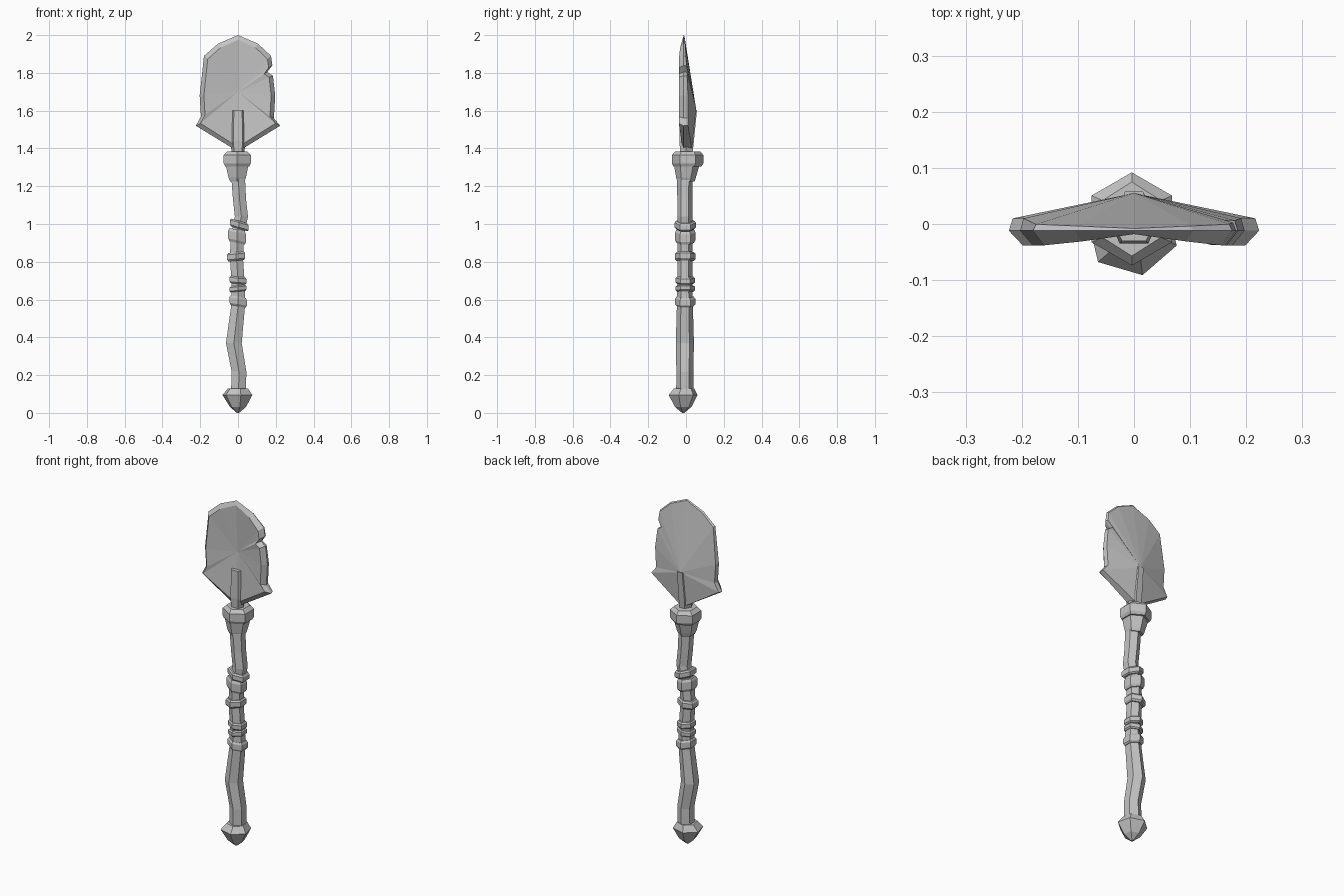
import bpy, bmesh, math

metal = bpy.data.materials.new("grey")
metal.diffuse_color = (0.55, 0.55, 0.55, 1)


def finish(name, bm):
    bmesh.ops.recalc_face_normals(bm, faces=bm.faces)
    me = bpy.data.meshes.new(name)
    bm.to_mesh(me)
    bm.free()
    me.materials.append(metal)
    ob = bpy.data.objects.new(name, me)
    bpy.context.collection.objects.link(ob)
    return ob


def bridge(bm, a, b):
    n = len(a)
    for i in range(n):
        bm.faces.new((a[i], a[(i + 1) % n], b[(i + 1) % n], b[i]))


def hex_loft(name, rings, turn=0.0, tilt=0.0):
    """Six-sided loft; each ring is (x, y, z, radius x, radius y)."""
    bm = bmesh.new()
    loops = []
    for x, y, z, rx, ry in rings:
        loop = []
        for k in range(6):
            a = math.pi / 2 + turn + k * math.pi / 3
            dx = rx * math.cos(a)
            loop.append(bm.verts.new((x + dx, y + ry * math.sin(a), z + tilt * dx)))
        loops.append(loop)
    for a, b in zip(loops, loops[1:]):
        bridge(bm, a, b)
    bm.faces.new(loops[0])
    bm.faces.new(loops[-1])
    return finish(name, bm)


# Crooked shaft
path = [(0.003, 0.10, 0.046), (0.005, 0.22, 0.045), (-0.022, 0.37, 0.048),
        (0.002, 0.58, 0.042), (0.0, 0.70, 0.040), (-0.008, 0.82, 0.040),
        (-0.004, 0.93, 0.040), (0.018, 1.04, 0.040), (0.008, 1.13, 0.040),
        (0.0, 1.26, 0.042)]
hex_loft("shaft", [(x, -0.006, z, r, r) for x, z, r in path])

# Wrapped grip bands: x, z, radius, height, tilt
bands = [(0.006, 0.995, 0.057, 0.042, -0.30), (-0.005, 0.935, 0.054, 0.070, -0.22),
         (-0.010, 0.828, 0.055, 0.045, 0.10), (0.0, 0.702, 0.051, 0.038, -0.10),
         (0.0, 0.658, 0.051, 0.032, 0.10), (0.001, 0.590, 0.053, 0.050, -0.18)]
for i, (x, z, r, h, t) in enumerate(bands):
    rings = [(x, -0.004, z + h * k, r * s, r * s)
             for k, s in ((-0.5, 0.86), (-0.3, 1), (0.3, 1), (0.5, 0.86))]
    hex_loft(f"grip_band_{i + 1}", rings, tilt=t)

# Pommel
hex_loft("pommel", [(0, -0.015, 0.0, 0.006, 0.006), (0, -0.015, 0.032, 0.045, 0.045),
                    (-0.003, -0.015, 0.095, 0.083, 0.078), (0, -0.010, 0.130, 0.055, 0.055)],
         turn=0.22)

# Tapered cup and collar above the shaft
hex_loft("cup", [(-0.004, 0.0, 1.225, 0.044, 0.045), (-0.004, 0.0, 1.245, 0.053, 0.052),
                 (-0.005, 0.004, 1.315, 0.070, 0.068)])
hex_loft("collar", [(-0.004, 0.008, 1.305, 0.074, 0.074), (-0.004, 0.009, 1.32, 0.083, 0.083),
                    (-0.004, 0.009, 1.365, 0.083, 0.083), (-0.004, 0.009, 1.385, 0.060, 0.066)])

# Socket tongue gripping the blade on both faces
bm = bmesh.new()
loops = []
for z, w, f, b in ((1.37, 0.032, -0.030, 0.034), (1.44, 0.042, -0.035, 0.042),
                   (1.60, 0.036, -0.030, 0.058)):
    pts = [(-w * 0.6, f), (w * 0.6, f), (w, 0.0), (w * 0.45, b), (-w * 0.45, b), (-w, 0.0)]
    loops.append([bm.verts.new((x, y, z)) for x, y in pts])
for a, b in zip(loops, loops[1:]):
    bridge(bm, a, b)
bm.faces.new(loops[0])
bm.faces.new(loops[-1])
finish("socket", bm)

# Blade: sharp outline, bevelled rim, dished front and ridged back
outline = [(0, 2.0), (0.105, 1.955), (0.175, 1.89), (0.182, 1.84), (0.155, 1.805),
           (0.185, 1.785), (0.197, 1.68), (0.19, 1.56), (0.223, 1.52), (0.035, 1.405),
           (0, 1.385), (-0.035, 1.405), (-0.223, 1.52), (-0.196, 1.57), (-0.203, 1.68),
           (-0.18, 1.89), (-0.105, 1.955)]
bm = bmesh.new()
edge, front, back = [], [], []
for x, z in outline:
    edge.append(bm.verts.new((x, -0.012, z)))
    fx, fz = x * 0.89, 1.68 + (z - 1.68) * 0.92
    front.append(bm.verts.new((fx, -0.018 - 0.02 * min(1, abs(x) / 0.16), fz)))
    rise = min(1, (2.0 - z) / 0.3)
    by = -0.008 + rise * (0.018 + 0.12 * max(0, 0.2 - abs(x)))
    back.append(bm.verts.new((x * 0.97, by, 1.68 + (z - 1.68) * 0.98)))
bridge(bm, edge, front)
bridge(bm, edge, back)
for loop, centre in ((front, (0, -0.004, 1.70)), (back, (0, 0.055, 1.60))):
    c = bm.verts.new(centre)
    for i in range(len(loop)):
        bm.faces.new((loop[i], loop[(i + 1) % len(loop)], c))
finish("blade", bm)
